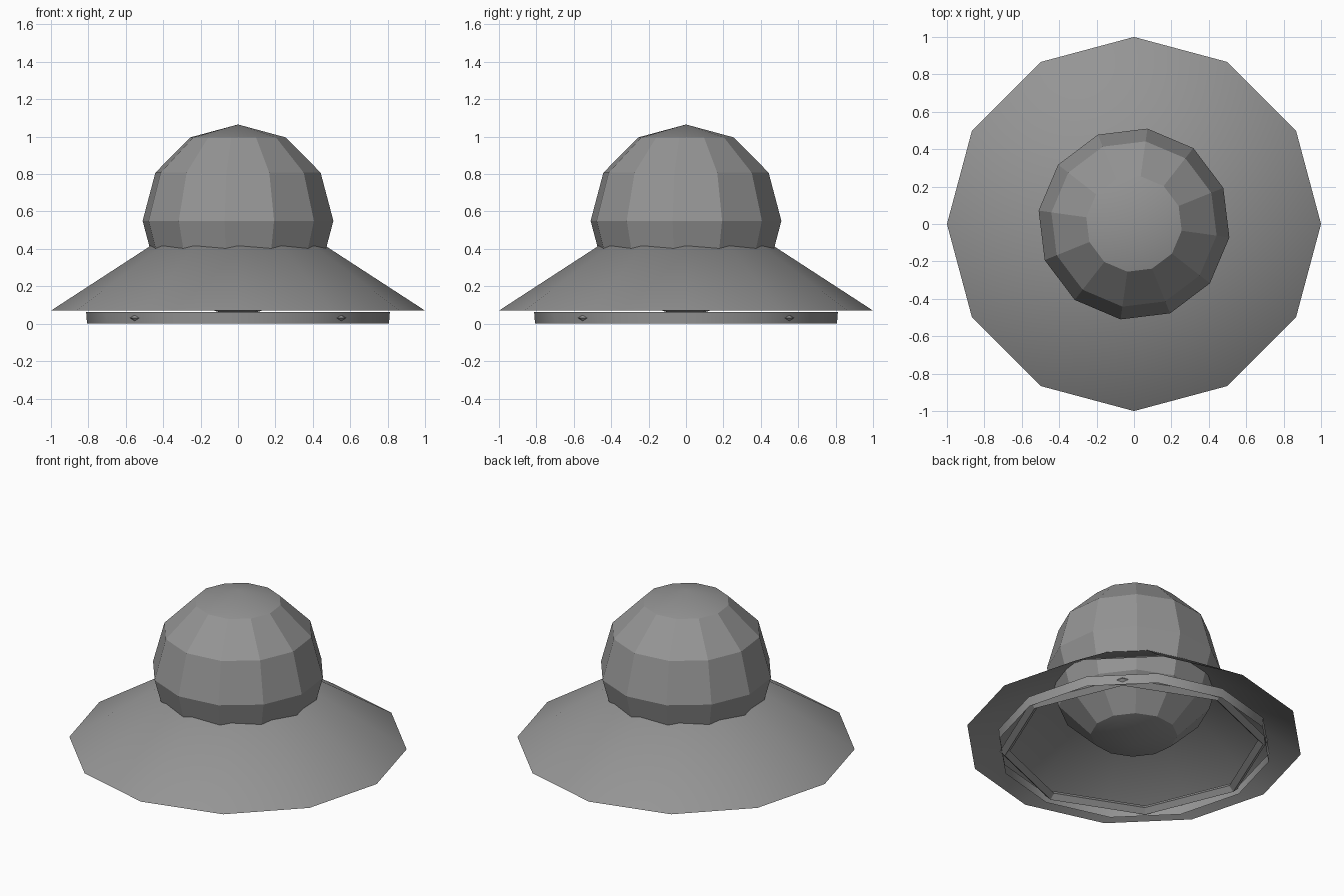
import bpy
import math

default_cube = bpy.data.objects.get("Cube")
if default_cube:
    bpy.data.objects.remove(default_cube, do_unlink=True)

# Single grey finish
grey = bpy.data.materials.new("matte_grey")
grey.use_nodes = True
colour = (0.3, 0.3, 0.3, 1.0)
grey.diffuse_color = colour
grey.node_tree.nodes["Principled BSDF"].inputs["Base Color"].default_value = colour


def finish(name, smooth_angle=None):
    """Name the active part, colour it and set its shading."""
    part = bpy.context.object
    part.name = name
    part.data.name = name
    part.data.materials.append(grey)
    if smooth_angle:
        bpy.ops.object.shade_smooth_by_angle(angle=math.radians(smooth_angle))
    return part


# Faceted ball, turned slightly on its axis
bpy.ops.mesh.primitive_uv_sphere_add(
    segments=12, ring_count=6, radius=0.515, location=(0, 0, 0.55),
    rotation=(0, 0, math.radians(-8)))
finish("dome_ball", 20)

# Wide open cone; its tip is hidden inside the ball
RIM_Z, TIP_Z = 0.07, 0.72
bpy.ops.mesh.primitive_cone_add(
    vertices=12, radius1=1.0, radius2=0, depth=TIP_Z - RIM_Z,
    end_fill_type='NOTHING', location=(0, 0, (RIM_Z + TIP_Z) / 2))
finish("flared_skirt", 30)

# Thin open band just below the rim
BAND_H = 0.062
bpy.ops.mesh.primitive_cone_add(
    vertices=12, radius1=0.807, radius2=0.812, depth=BAND_H,
    end_fill_type='NOTHING', location=(0, 0, BAND_H / 2))
finish("base_band", 35)

# Eight-sided ring with a diamond section, corners just piercing the band
bpy.ops.mesh.primitive_torus_add(
    major_segments=8, minor_segments=4, major_radius=0.766,
    minor_radius=BAND_H / 2, location=(0, 0, BAND_H / 2))
finish("base_ring")
